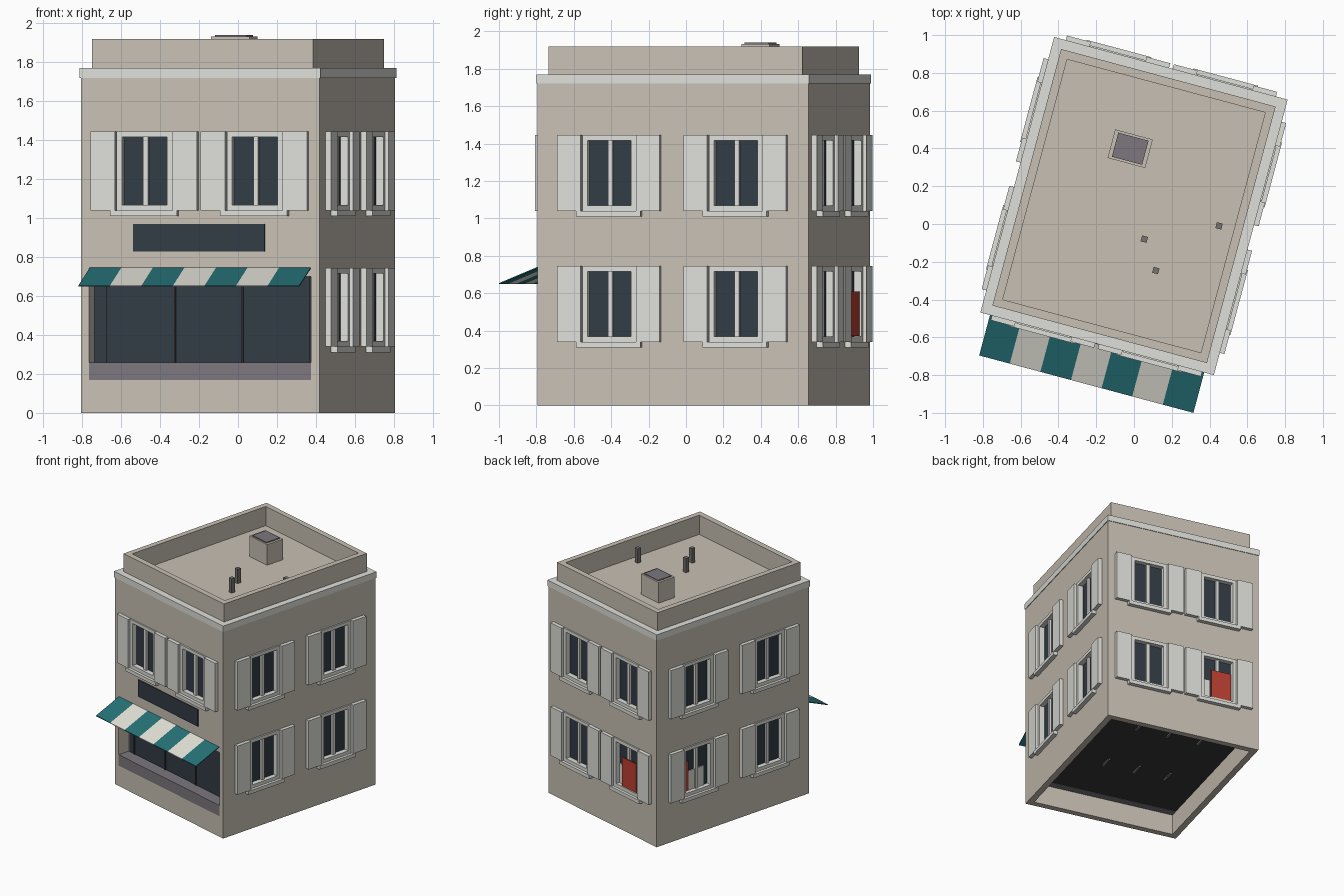
import bpy, bmesh
from math import radians
from mathutils import Matrix, Vector

if "Cube" in bpy.data.objects:
    bpy.data.objects.remove(bpy.data.objects["Cube"], do_unlink=True)


def material(name, *rgb):
    lin = [((c / 255 + 0.055) / 1.055) ** 2.4 for c in rgb] + [1]
    m = bpy.data.materials.new(name)
    m.use_nodes = True
    m.diffuse_color = lin
    node = next(n for n in m.node_tree.nodes if n.type == 'BSDF_PRINCIPLED')
    node.inputs["Base Color"].default_value = lin
    node.inputs["Roughness"].default_value = 0.9
    return m


PLASTER = material("plaster", 200, 192, 180)
TRIM = material("pale trim", 223, 224, 218)
GLASS = material("dark glass", 50, 59, 69)
TEAL = material("teal canvas", 38, 114, 120)
WHITE = material("white canvas", 226, 226, 216)
STONE = material("mauve stone", 124, 119, 126)
CHARCOAL = material("charcoal", 56, 56, 58)
PIPE = material("pipe grey", 118, 116, 112)
RED = material("red", 190, 64, 50)

# The whole building stands turned on its plot
PLOT = Matrix.Translation((0, 0.095, 0)) @ Matrix.Rotation(radians(-15), 4, 'Z')
HX, HY = 0.635, 0.75
WALL = 0.05


def finish(name, mat, bm, matrix):
    bmesh.ops.recalc_face_normals(bm, faces=bm.faces)
    bm.transform(PLOT @ matrix)
    mesh = bpy.data.meshes.new(name)
    bm.to_mesh(mesh)
    bm.free()
    mesh.materials.append(mat)
    ob = bpy.data.objects.new(name, mesh)
    bpy.context.collection.objects.link(ob)
    return ob


def boxes(name, mat, items, matrix=Matrix()):
    """Boxes given as (x0, x1, y0, y1, z0, z1), joined in one object."""
    bm = bmesh.new()
    for b in items:
        lo, hi = Vector(b[0::2]), Vector(b[1::2])
        size = Matrix.Diagonal((*(hi - lo), 1))
        bmesh.ops.create_cube(bm, size=1, matrix=Matrix.Translation((lo + hi) / 2) @ size)
    return finish(name, mat, bm, matrix)


def ring(name, mat, hx, hy, thick, z0, z1):
    """Closed rectangular wall loop."""
    bm = bmesh.new()
    corners = [(-1, -1), (1, -1), (1, 1), (-1, 1)]
    loops = [[bm.verts.new((sx * (hx - t), sy * (hy - t), z)) for sx, sy in corners]
             for t, z in ((0, z0), (0, z1), (thick, z1), (thick, z0))]
    for i in range(4):
        a, b = loops[i], loops[(i + 1) % 4]
        for j in range(4):
            k = (j + 1) % 4
            bm.faces.new((a[j], a[k], b[k], b[j]))
    return finish(name, mat, bm, Matrix())


def side(turn, distance):
    """Wall frame: x along the wall, -y outward, y = 0 on the wall."""
    return Matrix.Rotation(radians(turn), 4, 'Z') @ Matrix.Translation((0, -distance, 0))


SIDES = {"front": (side(0, HY), 0.293), "left": (side(90, HX), 0.35),
         "back": (side(180, HY), 0.293), "right": (side(270, HX), 0.35)}
LOWER, UPPER = 0.34, 1.04
openings = []


def cut(matrix, x0, x1, z0, z1):
    openings.append((matrix, (x0, x1, -0.05, 0.1, z0, z1)))


def window(label, m, x, z):
    w, h, edge = 0.148, 0.405, 0.028
    top = z + h
    cut(m, x - w, x + w, z, top)
    boxes(label + "_frame", TRIM, [
        (x - w, x - w + edge, -0.012, 0.045, z, top),
        (x + w - edge, x + w, -0.012, 0.045, z, top),
        (x - w + edge, x + w - edge, -0.012, 0.045, z, z + edge),
        (x - w + edge, x + w - edge, -0.012, 0.045, top - edge, top),
        (x - 0.013, x + 0.013, 0.008, 0.045, z + edge, top - edge)], m)
    boxes(label + "_glass", GLASS, [(x - w + 0.01, x + w - 0.01, 0.028, 0.04, z + 0.01, top - 0.01)], m)
    boxes(label + "_sill", TRIM, [(x - 0.178, x + 0.178, -0.035, 0.01, z - 0.03, z)], m)
    boxes(label + "_shutters", TRIM, [
        (x + s * 0.218 - 0.065, x + s * 0.218 + 0.065, -0.03, 0.002, z, top)
        for s in (-1, 1)], m)


# Windows on every wall; the shop takes the lower front
for wall, (m, offset) in SIDES.items():
    for floor_name, z in (("lower", LOWER), ("upper", UPPER)):
        if wall == "front" and floor_name == "lower":
            continue
        for n, s in enumerate((-1, 1), 1):
            window(f"{wall}_{floor_name}_window_{n}", m, s * offset, z)

# Panels behind the corner windows
back, right = SIDES["back"][0], SIDES["right"][0]
boxes("back_red_panel", RED, [(0.235, 0.4, -0.005, 0.003, 0.37, 0.61)], back)
boxes("back_pale_panel", TRIM, [(0.175, 0.235, 0.018, 0.026, 0.37, 0.53)], back)
boxes("side_red_panel", RED, [(-0.465, -0.42, 0.018, 0.026, 0.37, 0.61)], right)
boxes("side_pale_panel", TRIM, [(-0.42, -0.27, 0.018, 0.026, 0.37, 0.53)], right)

# Shop front
front = SIDES["front"][0]
SW = 0.59
cut(front, -SW, SW, 0.17, 0.7)
boxes("shop_reveal", PLASTER, [(-SW - 0.02, -SW, 0.04, 0.12, 0.17, 0.72),
                               (SW, SW + 0.02, 0.04, 0.12, 0.17, 0.72),
                               (-SW, SW, 0.04, 0.12, 0.7, 0.72)], front)
boxes("shop_glass", GLASS, [(-SW, SW, 0.1, 0.11, 0.2, 0.7)], front)
boxes("shop_mullions", CHARCOAL, [(x - 0.004, x + 0.004, 0.092, 0.1, 0.26, 0.7)
                                  for x in (-0.52, -0.16, 0.2, 0.56)], front)
boxes("shop_stall_riser", STONE, [(-SW, SW, 0, 0.11, 0.17, 0.26)], front)
boxes("blank_sign", GLASS, [(-0.355, 0.345, -0.007, 0.002, 0.83, 0.97)], front)

# Striped awning, thin sloping strips
step = 2 * 0.587 / 7
for i in range(7):
    x0 = -0.587 + i * step
    bm = bmesh.new()
    vs = [bm.verts.new((x, y, z + dz)) for x in (x0, x0 + step)
          for y, z, dz in ((0, 0.74, 0), (0, 0.74, 0.006), (-0.226, 0.648, 0.006), (-0.226, 0.648, 0))]
    bm.faces.new(vs[:4])
    bm.faces.new(vs[4:])
    for j in range(4):
        k = (j + 1) % 4
        bm.faces.new((vs[j], vs[k], vs[k + 4], vs[j + 4]))
    finish(f"awning_stripe_{i + 1}", WHITE if i % 2 else TEAL, bm, front)

# Walls with all openings cut out
walls = ring("walls", PLASTER, HX, HY, WALL, 0, 1.74)
bm = bmesh.new()
for m, b in openings:
    lo, hi = Vector(b[0::2]), Vector(b[1::2])
    place = m @ Matrix.Translation((lo + hi) / 2) @ Matrix.Diagonal((*(hi - lo), 1))
    bmesh.ops.create_cube(bm, size=1, matrix=place)
cutter = finish("opening_cutter", PLASTER, bm, Matrix())
cutter.hide_render = True
mod = walls.modifiers.new("openings", 'BOOLEAN')
mod.operation = 'DIFFERENCE'
mod.solver = 'EXACT'
mod.object = cutter
bpy.context.view_layer.objects.active = walls
bpy.ops.object.modifier_apply(modifier=mod.name)
bpy.data.objects.remove(cutter, do_unlink=True)

# Cornice, parapet, roof and floor
ring("cornice", TRIM, HX + 0.005, HY + 0.005, 0.08, 1.72, 1.77)
ring("parapet", PLASTER, 0.588, 0.703, 0.045, 1.74, 1.92)
boxes("roof", PLASTER, [(-0.56, 0.56, -0.67, 0.67, 1.73, 1.76)])
boxes("ground_floor", CHARCOAL, [(-0.585, 0.585, -0.7, 0.7, 0.172, 0.19)])
boxes("floor_bars", PIPE, [(x - 0.008, x + 0.008, y - 0.06, y + 0.06, 0.16, 0.172)
                           for x in (-0.3, -0.04, 0.22, 0.48) for y in (-0.18, 0.42)])

# Roof hatch and vent pipes
hx, hy = -0.098, 0.288
boxes("roof_hatch", PLASTER, [(hx - 0.103, hx + 0.103, hy - 0.078, hy + 0.078, 1.75, 1.932)])
boxes("hatch_lid", STONE, [(hx - 0.083, hx + 0.083, hy - 0.066, hy + 0.066, 1.93, 1.94)])
for n, (x, y) in enumerate([(0.098, -0.155), (0.2, -0.3), (0.462, 0.015)], 1):
    boxes(f"vent_pipe_{n}", PIPE, [(x - 0.016, x + 0.016, y - 0.016, y + 0.016, 1.75, 1.88)])
